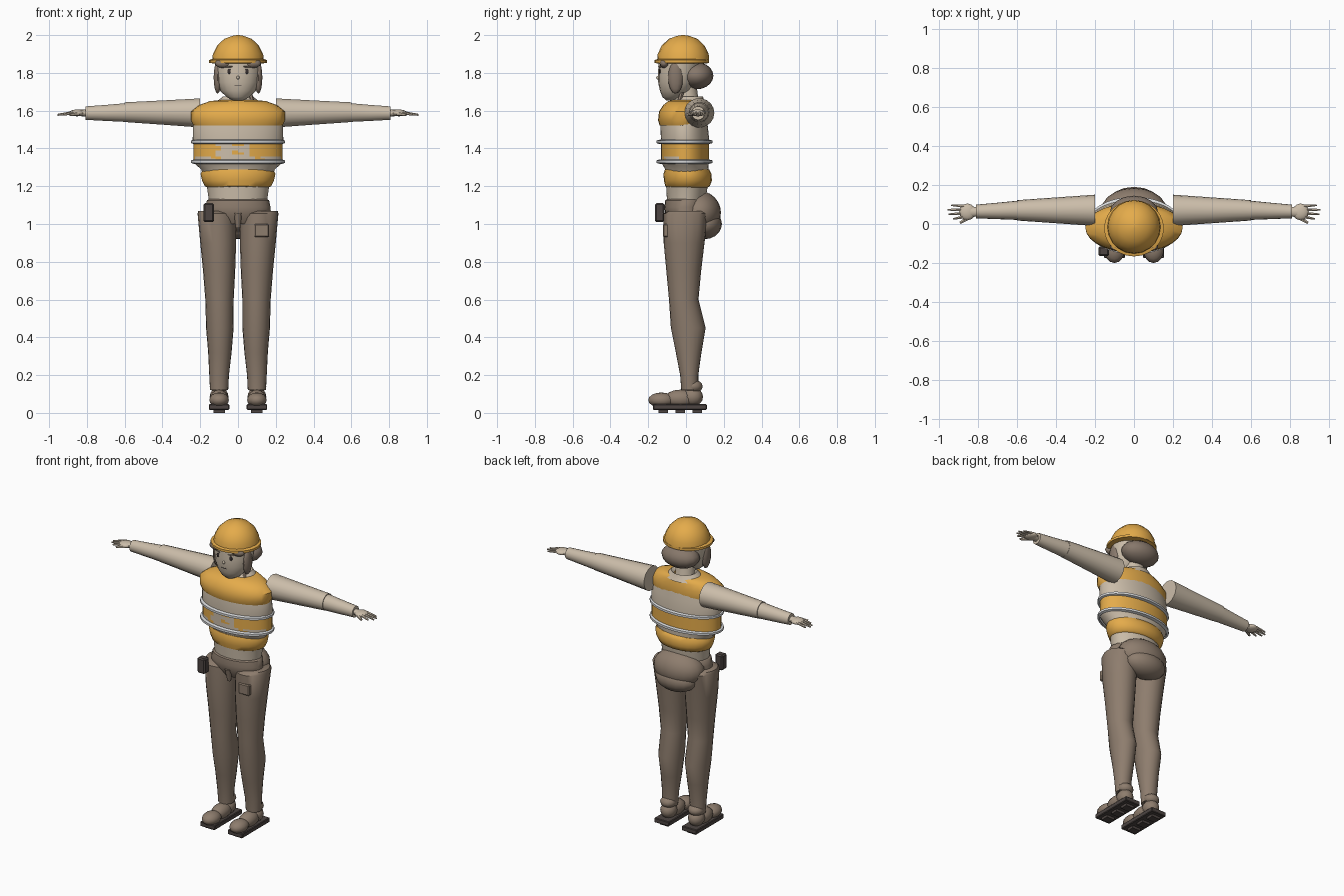
import bpy, bmesh, math, random
from mathutils import Vector

random.seed(4)


def mat(name, col):
    m = bpy.data.materials.new(name)
    m.diffuse_color = (*col, 1)
    return m


ORANGE = mat("safety orange", (0.78, 0.41, 0.07))
BEIGE = mat("shirt beige", (0.60, 0.51, 0.40))
BROWN = mat("trouser brown", (0.27, 0.205, 0.155))
HAIR = mat("hair brown", (0.24, 0.185, 0.145))
DARK = mat("dark rubber", (0.075, 0.06, 0.055))
SILVER = mat("reflective silver", (0.68, 0.69, 0.70))
INK = mat("face ink", (0.04, 0.03, 0.03))


def finish(name, bm, m, angle=45):
    bmesh.ops.recalc_face_normals(bm, faces=bm.faces)
    me = bpy.data.meshes.new(name)
    bm.to_mesh(me)
    bm.free()
    ob = bpy.data.objects.new(name, me)
    bpy.context.collection.objects.link(ob)
    me.materials.append(m)
    bpy.ops.object.select_all(action='DESELECT')
    ob.select_set(True)
    bpy.context.view_layer.objects.active = ob
    if angle:
        bpy.ops.object.shade_smooth_by_angle(angle=math.radians(angle))
    return ob


def loft(name, rings, m, n=20, along_x=0, cap=True):
    """Rings are (height, centre a, centre b, radius a, radius b); along_x = +-1 lays it sideways."""
    bm = bmesh.new()
    loops = []
    for h, ca, cb, ra, rb in rings:
        loop = []
        for i in range(n):
            t = 2 * math.pi * i / n
            a, b = ca + ra * math.cos(t), cb + rb * math.sin(t)
            loop.append(bm.verts.new((h * along_x, a, b) if along_x else (a, b, h)))
        loops.append(loop)
    for lo, hi in zip(loops, loops[1:]):
        for i in range(n):
            bm.faces.new((lo[i], lo[(i + 1) % n], hi[(i + 1) % n], hi[i]))
    if cap:
        bm.faces.new(loops[0])
        bm.faces.new(loops[-1])
    return finish(name, bm, m)


def ball(name, c, r, m, seg=16, rows=10):
    bm = bmesh.new()
    bmesh.ops.create_uvsphere(bm, u_segments=seg, v_segments=rows, radius=1)
    for v in bm.verts:
        v.co = Vector(c) + Vector(v.co[i] * r[i] for i in range(3))
    return finish(name, bm, m, 60)


def box(name, c, size, m, bevel=0.0):
    bm = bmesh.new()
    bmesh.ops.create_cube(bm, size=1)
    for v in bm.verts:
        v.co = Vector(c) + Vector(v.co[i] * size[i] for i in range(3))
    if bevel:
        bmesh.ops.bevel(bm, geom=bm.edges[:], offset=bevel, segments=1, affect='EDGES')
    return finish(name, bm, m, 0)


def rod(name, p, q, r1, r2, m, n=8):
    p, q = Vector(p), Vector(q)
    bm = bmesh.new()
    bmesh.ops.create_cone(bm, cap_ends=True, segments=n, radius1=r1, radius2=r2, depth=(q - p).length)
    rot = (q - p).to_track_quat('Z', 'Y')
    for v in bm.verts:
        v.co = rot @ v.co + (p + q) / 2
    return finish(name, bm, m)


# Hard hat: dome and brim
loft("helmet_dome", [(1.855, 0, -.015, .138, .138), (1.90, 0, -.015, .133, .135),
                     (1.945, 0, -.015, .11, .113), (1.98, 0, -.015, .073, .076),
                     (1.996, 0, -.015, .03, .032), (2.0, 0, -.015, .006, .006)], ORANGE)
loft("helmet_brim", [(1.85, 0, -.02, .13, .13), (1.853, 0, -.022, .153, .144),
                     (1.868, 0, -.022, .153, .144), (1.874, 0, -.02, .135, .13)], ORANGE, 24)

# Head, hair and neck
loft("head", [(1.655, 0, -.075, .03, .03), (1.672, 0, -.07, .06, .055), (1.705, 0, -.055, .094, .083),
              (1.75, 0, -.045, .113, .102), (1.80, 0, -.04, .12, .108), (1.86, 0, -.03, .122, .115)], BEIGE)
ball("back_hair", (0, .055, 1.785), (.125, .09, .072), HAIR)
loft("neck", [(1.60, 0, .015, .07, .065), (1.65, 0, .01, .06, .057), (1.74, 0, -.005, .06, .06)], BEIGE, 16)
loft("shirt_collar", [(1.635, 0, .015, .12, .095), (1.66, 0, .015, .098, .08),
                      (1.675, 0, .02, .08, .07), (1.66, 0, .015, .062, .058)], BEIGE, cap=False)
rod("collar_cord", (.085, -.05, 1.60), (.062, -.02, 1.70), .016, .01, HAIR, 6)

# Face
for s in (1, -1):
    ball("side_hair", (s * .108, -.055, 1.775), (.022, .04, .085), HAIR, 10, 8)
    ball("fringe", (s * .075, -.115, 1.85), (.05, .025, .025), HAIR, 10, 6)
    ball("eye", (s * .046, -.139, 1.808), (.011, .004, .014), INK, 10, 6)
    rod("eyebrow", (s * .03, -.146, 1.833), (s * .065, -.132, 1.832), .003, .003, HAIR, 4)
ball("nose", (0, -.148, 1.775), (.008, .01, .01), BEIGE, 8, 6)
box("mouth", (0, -.141, 1.735), (.035, .008, .004), INK)

# Shirt torso, with the mottled orange panel between the two reflective bands
body = [(1.11, 0, 0, .152, .10), (1.20, 0, .005, .165, .11), (1.29, 0, .005, .195, .115),
        (1.315, 0, -.003, .225, .122)]
body += [(1.335 + .011 * i, 0, -.005, .236, .128) for i in range(9)]
body += [(1.445, 0, -.005, .24, .128), (1.52, 0, -.01, .238, .125), (1.60, 0, -.01, .21, .11)]
torso = loft("torso", body, BEIGE, 48)
torso.data.materials.append(ORANGE)
for p in torso.data.polygons:
    x, y, z = p.center
    if 1.335 < z < 1.425:
        front = y < -.04
        patchy = front and (z < 1.358 or abs(x + .03) < .10)
        blotch = math.sin(x * 55 + 2) + math.sin(z * 120 + x * 30) + random.uniform(-.5, .5)
        if not patchy or blotch > .9:
            p.material_index = 1

# Vest: shoulder yoke and hem roll
loft("vest_yoke", [(1.515, 0, -.015, .215, .10), (1.522, 0, -.018, .236, .122), (1.55, 0, -.02, .249, .128),
                   (1.595, 0, -.018, .249, .125), (1.63, 0, -.01, .205, .11),
                   (1.65, 0, 0, .15, .095), (1.656, 0, .01, .10, .08)], ORANGE, 28)
loft("vest_hem", [(1.19, 0, .008, .155, .10), (1.20, 0, .008, .175, .118), (1.23, 0, .01, .19, .127),
                  (1.265, 0, .008, .198, .127), (1.288, 0, .006, .188, .118),
                  (1.295, 0, .005, .16, .10)], ORANGE, 24)
for z in (1.33, 1.435):
    loft("reflective_band", [(z - .012, 0, -.008, .234, .13), (z - .007, 0, -.008, .248, .147),
                             (z + .007, 0, -.008, .248, .147), (z + .012, 0, -.008, .234, .13)],
         SILVER, 32, cap=False)

# Trousers: waistband, seat, belt pouch and thigh pocket
loft("waistband", [(1.0, 0, 0, .12, .08), (1.05, 0, -.005, .175, .105), (1.09, 0, -.008, .172, .106),
                   (1.125, 0, -.005, .165, .105), (1.135, 0, 0, .15, .095)], BROWN, 24)
ball("trouser_seat", (0, .07, 1.06), (.168, .115, .115), BROWN, 20, 12)
ball("seat_fold", (0, .10, 1.0), (.14, .09, .08), BROWN, 16, 10)
rod("fly_flap", (0, -.10, 1.06), (0, -.09, .98), .022, .012, BROWN)
box("belt_pouch", (-.155, -.14, 1.06), (.055, .05, .10), DARK, .008)
box("thigh_pocket", (.125, -.108, .965), (.078, .03, .07), BROWN, .006)

for s in (1, -1):
    # Leg
    loft("trouser_leg", [(1.07, s * .125, 0, .085, .09), (1.055, s * .112, 0, .102, .118),
                         (.90, s * .105, -.01, .095, .108), (.75, s * .10, -.012, .085, .092),
                         (.60, s * .098, -.012, .075, .078), (.45, s * .096, .012, .073, .092),
                         (.32, s * .096, .014, .062, .068), (.20, s * .10, .017, .052, .048),
                         (.12, s * .10, .02, .048, .045)], BROWN)
    # Shoe
    ball("trouser_cuff", (s * .10, .038, .14), (.05, .05, .036), BROWN, 12, 8)
    ball("shoe_heel", (s * .10, .035, .085), (.05, .055, .05), BROWN, 12, 8)
    ball("shoe_instep", (s * .10, -.03, .075), (.05, .085, .048), BROWN, 12, 8)
    ball("shoe_toe", (s * .10, -.13, .068), (.053, .07, .04), BROWN, 14, 8)
    box("shoe_sole", (s * .10, -.032, .031), (.108, .285, .03), DARK, .004)
    for y in (-.12, -.03, .06):
        box("sole_tread", (s * .10, y, .009), (.06, .05, .018), DARK)

    # Sleeve and forearm
    loft("upper_sleeve", [(.20, .07, 1.588, .08, .078), (.40, .07, 1.59, .066, .065),
                          (.60, .07, 1.592, .052, .053)], BEIGE, 18, s)
    loft("forearm_sleeve", [(.598, .07, 1.59, .049, .05), (.70, .067, 1.588, .042, .043),
                            (.808, .064, 1.587, .035, .036)], BEIGE, 18, s)
    # Hand
    loft("wrist", [(.80, .063, 1.587, .022, .018), (.84, .062, 1.588, .03, .017)], BEIGE, 12, s)
    ball("palm", (s * .853, .062, 1.588), (.042, .043, .018), BEIGE, 12, 8)
    for i in range(4):
        y = .037 + i * .018
        tip = (.925, .95, .955, .935)[i]
        rod("finger", (s * .87, y, 1.59), (s * tip, y * 1.3 - .022, 1.578), .0095, .005, BEIGE, 6)
    rod("thumb", (s * .845, .035, 1.585), (s * .89, .006, 1.578), .013, .007, BEIGE, 6)
